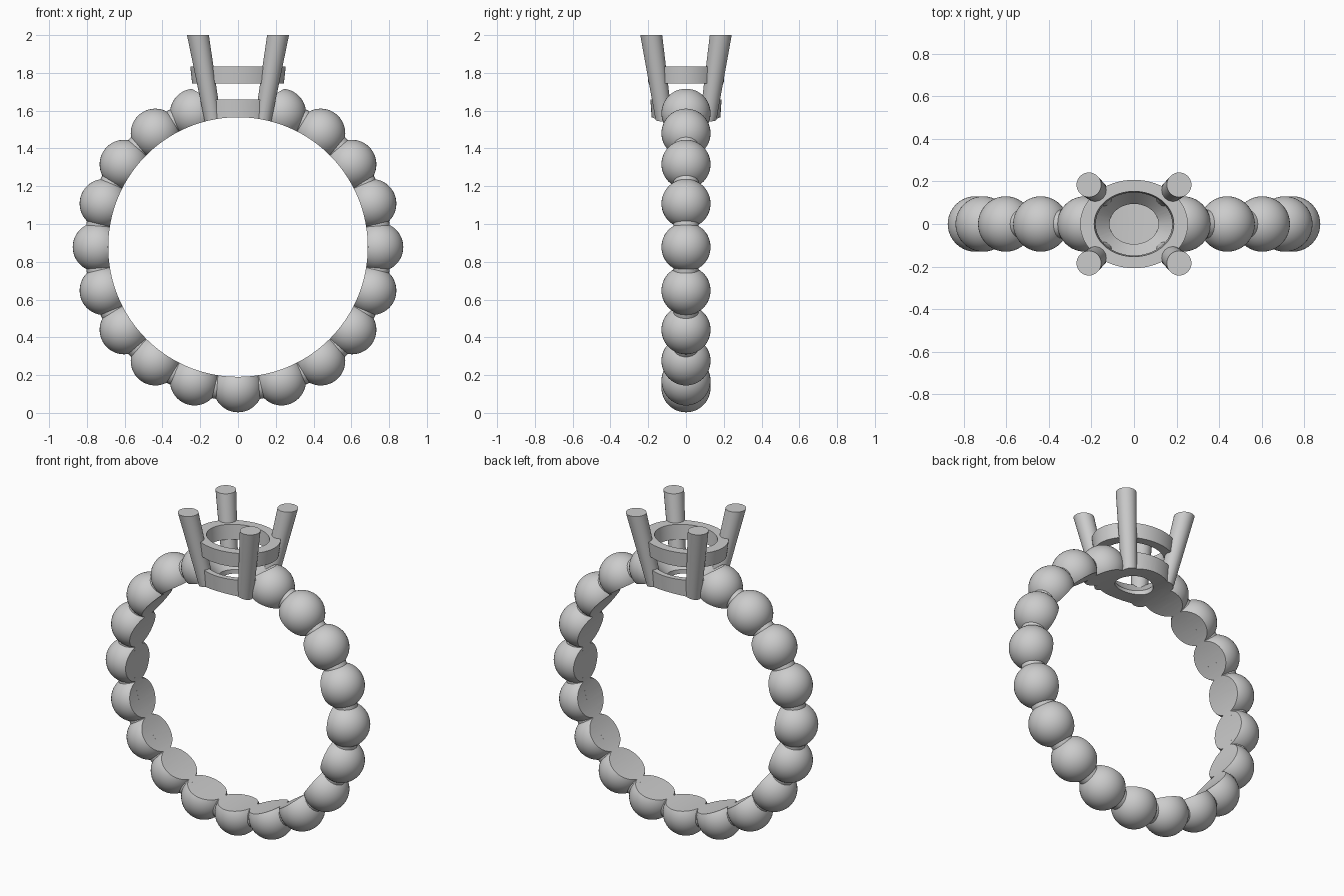
import bpy, bmesh, math
from math import sin, cos, pi, radians

if "Cube" in bpy.data.objects:
    bpy.data.objects.remove(bpy.data.objects["Cube"])

CZ, HOLE, BEAD_PATH, BEAD_R = 0.878, 0.687, 0.745, 0.13
OVAL = 0.82   # y/x ratio of the oval setting


def finish(bm, name):
    bmesh.ops.recalc_face_normals(bm, faces=bm.faces)
    me = bpy.data.meshes.new(name)
    bm.to_mesh(me)
    bm.free()
    ob = bpy.data.objects.new(name, me)
    bpy.context.collection.objects.link(ob)
    return ob


def sections(name, rings, wrap):
    """Skin a list of equal closed loops; wrap joins last to first, otherwise caps the ends."""
    bm = bmesh.new()
    loops = [[bm.verts.new(p) for p in r] for r in rings]
    n = len(loops[0])
    for i in range(len(loops) if wrap else len(loops) - 1):
        a, b = loops[i], loops[(i + 1) % len(loops)]
        for j in range(n):
            k = (j + 1) % n
            bm.faces.new((a[j], a[k], b[k], b[j]))
    if not wrap:
        bm.faces.new(loops[0])
        bm.faces.new(loops[-1])
    return finish(bm, name)


def circle(cx, cy, z, rx, ry, n):
    return [(cx + rx * cos(2 * pi * i / n), cy + ry * sin(2 * pi * i / n), z) for i in range(n)]


def oval_stack(name, profile, wrap):
    return sections(name, [circle(0, 0, z, r, r * OVAL, 64) for r, z in profile], wrap)


def cut(ob, *cutters):
    for c in cutters:
        m = ob.modifiers.new("cut", 'BOOLEAN')
        m.operation, m.solver, m.object = 'DIFFERENCE', 'EXACT', c
    bpy.context.view_layer.update()
    me = bpy.data.meshes.new_from_object(ob.evaluated_get(bpy.context.evaluated_depsgraph_get()))
    ob.modifiers.clear()
    ob.data = me


def smooth(ob):
    ob.data.shade_smooth()
    ob.data.set_sharp_from_angle(angle=radians(30))


# helper cutters: finger hole and conical stone seat
finger = sections("finger_hole_cutter",
                  [[(HOLE * cos(2 * pi * i / 160), y, CZ + HOLE * sin(2 * pi * i / 160))
                    for i in range(160)] for y in (-0.5, 0.5)], False)
stone = oval_stack("stone_seat_cutter",
                   [(0.115, 1.4), (0.115, 1.585), (0.285, 1.755)], False)
parts = []

# beads around the band, leaving the top place for the setting
for i in range(1, 20):
    a = pi / 2 + i * pi / 10
    bm = bmesh.new()
    bmesh.ops.create_uvsphere(bm, u_segments=40, v_segments=24, radius=BEAD_R)
    bmesh.ops.translate(bm, verts=bm.verts, vec=(BEAD_PATH * cos(a), 0, CZ + BEAD_PATH * sin(a)))
    bead = finish(bm, f"bead_{i:02d}")
    cut(bead, finger, *([stone] if i in (1, 19) else []))
    parts.append(bead)

# thin core joining the beads, flat on the inside
rc, flat = 0.067, BEAD_PATH - HOLE
t0 = math.acos(-flat / rc)
core = [(BEAD_PATH + rc * cos(t), rc * sin(t)) for t in
        [-t0 + 2 * t0 * k / 20 for k in range(21)]]
rings = []
for i in range(145):
    a = radians(90 + 20 + 320 * i / 144)
    rings.append([(r * cos(a), y, CZ + r * sin(a)) for r, y in core])
parts.append(sections("band_core", rings, False))

# lower setting ring with conical seat, underside follows the finger hole
base = oval_stack("setting_base", [(0.115, 1.45), (0.115, 1.585), (0.19, 1.66),
                                   (0.23, 1.66), (0.212, 1.45)], True)
cut(base, finger)
parts.append(base)

# upper setting ring
parts.append(oval_stack("setting_upper_ring", [(0.18, 1.745), (0.187, 1.835),
                                               (0.253, 1.835), (0.243, 1.745)], True))

# four splayed, tapering prongs
for sx, sy, label in ((1, 1, "back_right"), (-1, 1, "back_left"),
                      (1, -1, "front_right"), (-1, -1, "front_left")):
    prong = sections("prong_" + label,
                     [circle(sx * 0.114, sy * 0.1, 1.44, 0.041, 0.041, 32),
                      circle(sx * 0.212, sy * 0.184, 2.0, 0.058, 0.058, 32)], False)
    cut(prong, finger)
    parts.append(prong)

for ob in parts:
    smooth(ob)
for c in (finger, stone):
    bpy.data.objects.remove(c, do_unlink=True)
